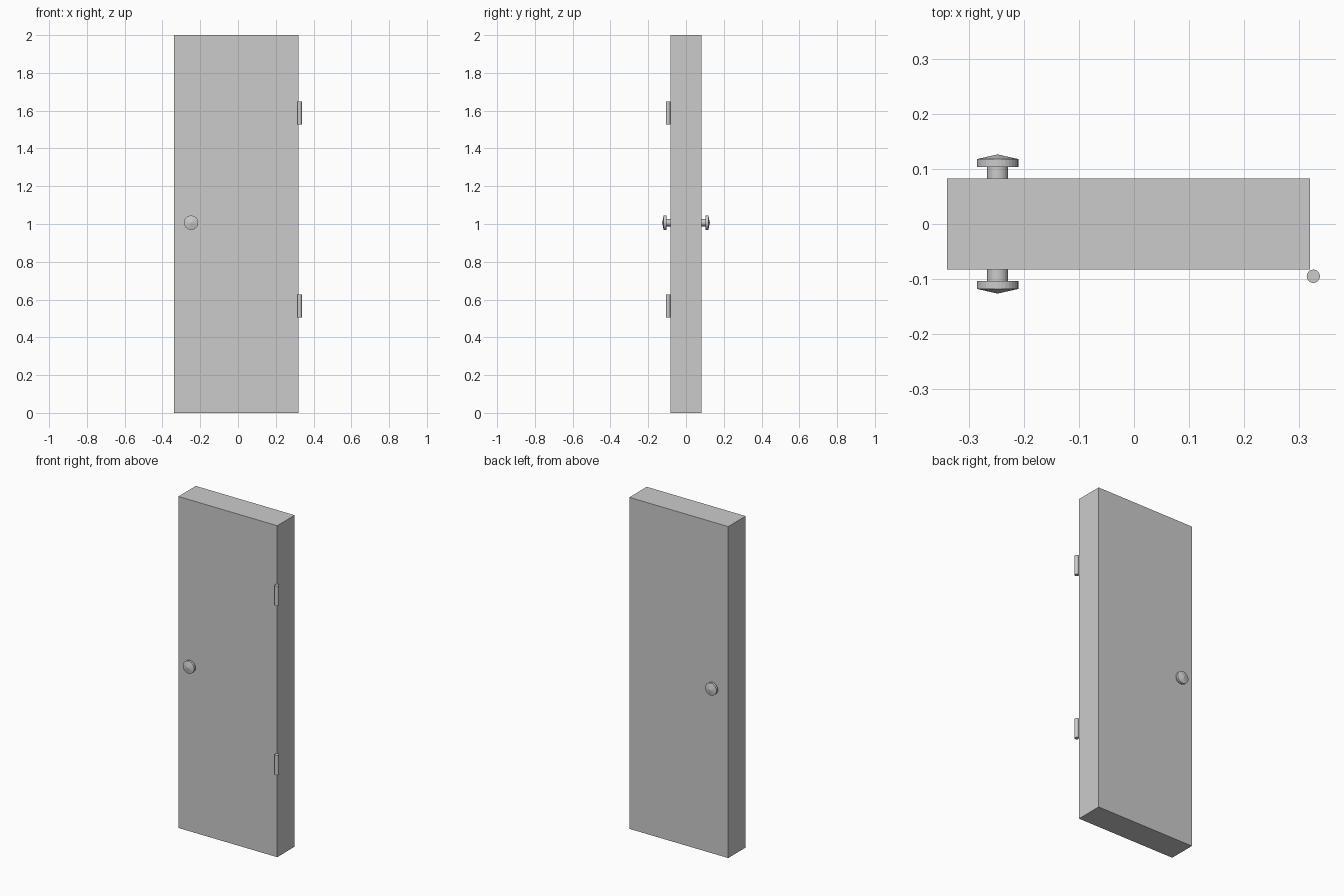
import bpy, bmesh
from math import cos, sin, pi

if "Cube" in bpy.data.objects:
    bpy.data.objects.remove(bpy.data.objects["Cube"])


def make_object(name, bm):
    bmesh.ops.recalc_face_normals(bm, faces=bm.faces)
    mesh = bpy.data.meshes.new(name)
    bm.to_mesh(mesh)
    bm.free()
    obj = bpy.data.objects.new(name, mesh)
    bpy.context.collection.objects.link(obj)
    return obj


def lathe_y(name, profile, x, z, side, segments=32):
    """Revolve (radius, y) points round the y axis, capping the start and ending in a tip."""
    bm = bmesh.new()
    *rings_in, (_, tip_y) = profile
    rings = [[bm.verts.new((x + r * cos(2 * pi * i / segments), side * y,
                            z + r * sin(2 * pi * i / segments)))
              for i in range(segments)] for r, y in rings_in]
    tip = bm.verts.new((x, side * tip_y, z))
    bm.faces.new(rings[0])
    for i in range(segments):
        j = (i + 1) % segments
        for a, b in zip(rings, rings[1:]):
            bm.faces.new((a[i], a[j], b[j], b[i]))
        bm.faces.new((rings[-1][i], rings[-1][j], tip))
    return make_object(name, bm)


# Door panel
bm = bmesh.new()
bmesh.ops.create_cube(bm, size=1)
bmesh.ops.scale(bm, vec=(0.66, 0.166, 2.0), verts=bm.verts)
bmesh.ops.translate(bm, vec=(-0.01, 0, 1.0), verts=bm.verts)
make_object("door_panel", bm)

# Knobs: stem, disc and shallow cone cap on both faces
knob_profile = [(0.019, 0.083), (0.019, 0.104), (0.0377, 0.104),
                (0.0377, 0.118), (0.0, 0.1265)]
for name, side in (("front_knob", -1), ("back_knob", 1)):
    lathe_y(name, knob_profile, -0.248, 1.007, side)

# Hinge barrels at the front right corner
for name, z in (("lower_hinge", 0.566), ("upper_hinge", 1.588)):
    bm = bmesh.new()
    bmesh.ops.create_cone(bm, cap_ends=True, segments=32,
                          radius1=0.012, radius2=0.012, depth=0.12)
    bmesh.ops.translate(bm, vec=(0.326, -0.095, z), verts=bm.verts)
    make_object(name, bm)
